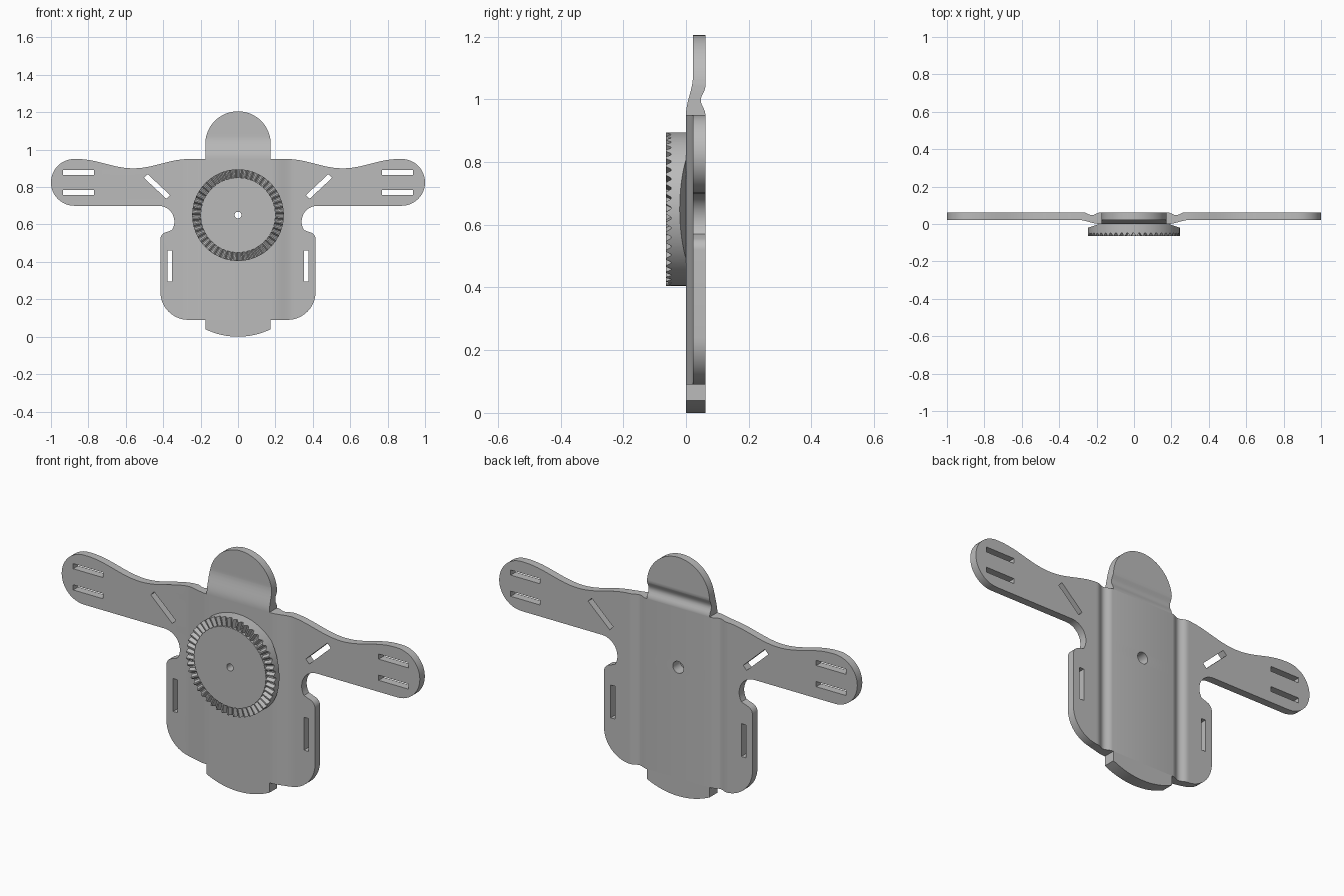
import bpy, bmesh, math
from mathutils import Vector

if "Cube" in bpy.data.objects:
    bpy.data.objects.remove(bpy.data.objects["Cube"])

grey = bpy.data.materials.new("plain grey")
grey.use_nodes = True
colour = (0.5, 0.5, 0.5, 1)
grey.diffuse_color = colour
grey.node_tree.nodes["Principled BSDF"].inputs["Base Color"].default_value = colour

HUB_Z = 0.65


def arc(cx, cz, r, start, end, n=16):
    angles = [math.radians(start + (end - start) * i / n) for i in range(n + 1)]
    return [(cx + r * math.cos(a), cz + r * math.sin(a)) for a in angles]


def slot(cx, cz, length, width, angle=0):
    c, s = math.cos(math.radians(angle)), math.sin(math.radians(angle))
    corners = [(-length, -width), (length, -width), (length, width), (-length, width)]
    return [(cx + (u * c - v * s) / 2, cz + (u * s + v * c) / 2) for u, v in corners]


def mirror(points):
    return [(-x, z) for x, z in reversed(points)]


def finish(bm, name, angle):
    bmesh.ops.recalc_face_normals(bm, faces=bm.faces)
    mesh = bpy.data.meshes.new(name)
    bm.to_mesh(mesh)
    bm.free()
    mesh.materials.append(grey)
    obj = bpy.data.objects.new(name, mesh)
    bpy.context.collection.objects.link(obj)
    bpy.ops.object.select_all(action='DESELECT')
    obj.select_set(True)
    bpy.context.view_layer.objects.active = obj
    bpy.ops.object.shade_smooth_by_angle(angle=math.radians(angle))


# Half outline of the plate, from the top tab round to the bottom tab
half = arc(0, 1.03, 0.175, 90, 0)
half += [(0.175, 0.95), (0.22, 0.95)]
for i in range(25):
    t = i / 24
    half.append((0.26 + 0.6 * t, 0.925 + 0.025 * math.cos(2 * math.pi * t)))
half += arc(0.875, 0.825, 0.125, 90, -90, 24)
half += arc(0.425, 0.615, 0.085, 90, 212, 14)
half += arc(0.375, 0.52, 0.04, 60, 0, 6)
half += arc(0.265, 0.24, 0.15, 0, -90)
half.append((0.175, 0.09))
for i in range(9):
    x = 0.175 * (1 - i / 8)
    half.append((x, 0.403 - math.sqrt(0.403 ** 2 - x * x)))
outline = half + mirror(half[1:-1])

# Strap slots on one side, mirrored to the other, and the centre hole
slots = [slot(0.853, 0.878, 0.165, 0.026), slot(0.853, 0.771, 0.165, 0.026),
         slot(0.433, 0.803, 0.165, 0.028, 43), slot(0.365, 0.377, 0.166, 0.025, 90)]
holes = slots + [mirror(s) for s in slots] + [arc(0, HUB_Z, 0.03, 0, 345, 23)]

# Fill the outline with a flat curve and turn it into a mesh
curve = bpy.data.curves.new("plate_profile", 'CURVE')
curve.dimensions = '2D'
curve.fill_mode = 'BOTH'
curve.extrude = 0.5
for loop in [outline] + holes:
    spline = curve.splines.new('POLY')
    spline.points.add(len(loop) - 1)
    for point, (x, z) in zip(spline.points, loop):
        point.co = (x, z, 0, 1)
    spline.use_cyclic_u = True
helper = bpy.data.objects.new("plate_profile", curve)
bpy.context.collection.objects.link(helper)
flat = bpy.data.meshes.new_from_object(
    helper.evaluated_get(bpy.context.evaluated_depsgraph_get()))
bm = bmesh.new()
bm.from_mesh(flat)
bpy.data.objects.remove(helper)
bpy.data.meshes.remove(flat)
bmesh.ops.remove_doubles(bm, verts=bm.verts, dist=1e-5)

# Cut lines along the bends, then press the bends into front and back
def cut(co, normal):
    geom = bm.verts[:] + bm.edges[:] + bm.faces[:]
    bmesh.ops.bisect_plane(bm, geom=geom, plane_co=co, plane_no=normal, dist=1e-5)


for k in range(13):
    for side in (-1, 1):
        cut((side * (0.18 + 0.01 * k), 0, 0), (1, 0, 0))
    cut((0, 0.952 + 0.01 * k, 0), (0, 1, 0))


def ease(t):
    t = min(max(t, 0), 1)
    return t * t * (3 - 2 * t)


for v in bm.verts:
    x, z, back = v.co.x, v.co.y, v.co.z > 0
    s = max(abs(x) - 0.18, z - 0.952, 0)
    front_y = 0.022 * ease(s / 0.12)
    back_y = 0.062 - 0.015 * math.sin(math.pi * min(s / 0.09, 1)) ** 2
    v.co = Vector((x, back_y if back else front_y, z))
finish(bm, "mounting_plate", 30)

# Notched hub: rings joined from the bore outwards and back
TEETH = 48
VALLEY, FACE = -0.048, -0.064
steps = [(0, VALLEY), (0.2, VALLEY), (0.5, FACE), (0.7, FACE)]
bm = bmesh.new()
columns = []
for i in range(TEETH):
    for part, tooth_y in steps:
        a = 2 * math.pi * (i + part) / TEETH
        c, s = math.cos(a), math.sin(a)
        undercut = max(abs(0.245 * c) - 0.176, 0) / 0.069
        rings = [(0.018, 0.004), (0.018, FACE), (0.2, FACE), (0.2, tooth_y),
                 (0.245, tooth_y), (0.245, 0.004 - 0.024 * undercut), (0.176, 0.004)]
        columns.append([bm.verts.new((r * c, y, HUB_Z + r * s)) for r, y in rings])
for p, q in zip(columns, columns[1:] + columns[:1]):
    for j in range(len(p)):
        k = (j + 1) % len(p)
        bm.faces.new((p[j], p[k], q[k], q[j]))
bmesh.ops.remove_doubles(bm, verts=bm.verts, dist=1e-5)
finish(bm, "toothed_hub", 25)
